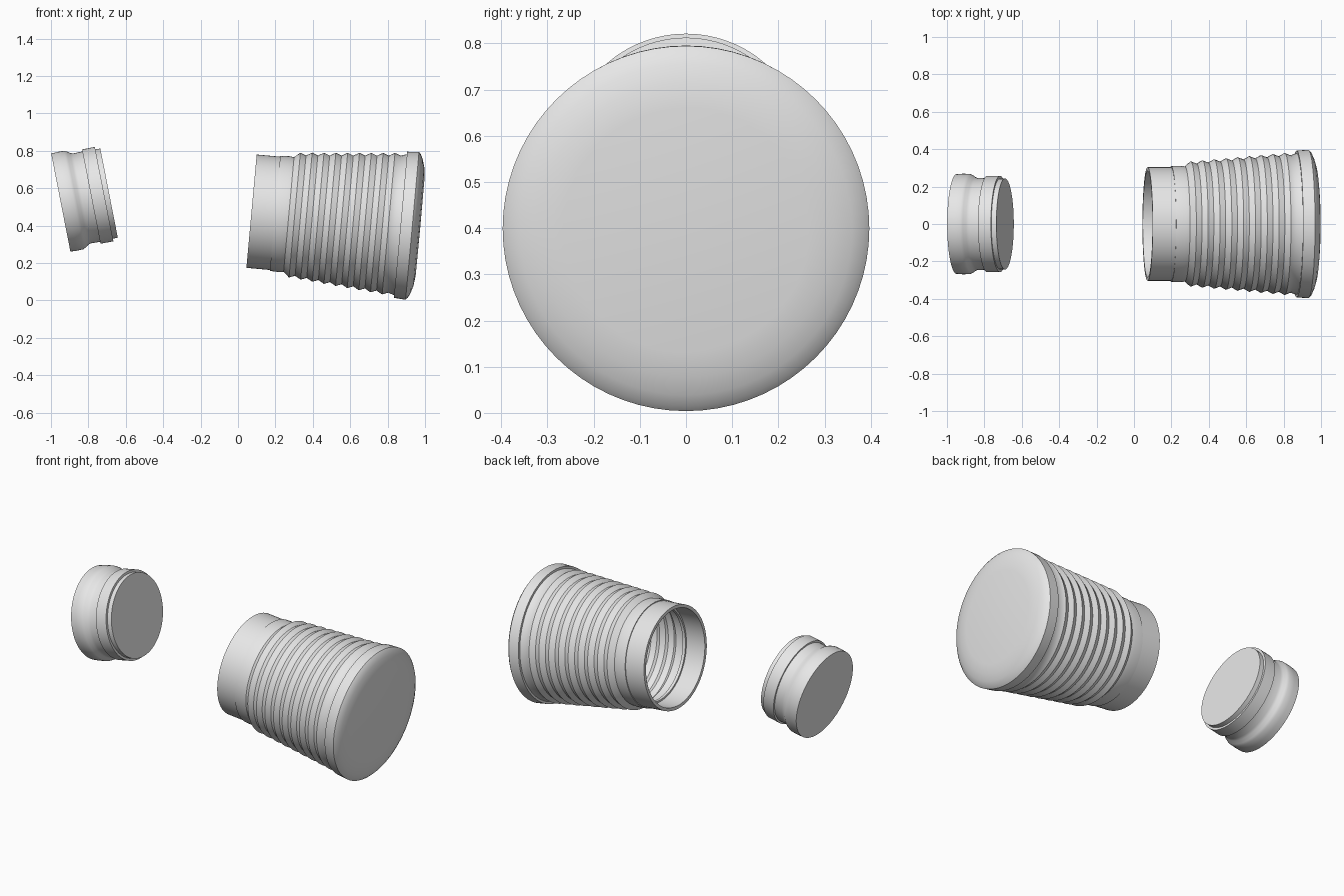
import bpy
import bmesh
import math
from mathutils import Matrix

cube = bpy.data.objects.get("Cube")
if cube:
    bpy.data.objects.remove(cube, do_unlink=True)

SEGMENTS = 72

grey = bpy.data.materials.new("light_grey")
grey.use_nodes = True
grey.diffuse_color = (0.8, 0.8, 0.8, 1)
grey.node_tree.nodes["Principled BSDF"].inputs["Base Color"].default_value = (0.8, 0.8, 0.8, 1)


def lathe(name, profile, origin, tilt):
    """Spin (radius, distance along axis) points, then lay the axis over by tilt degrees."""
    bm = bmesh.new()
    verts = [bm.verts.new((r, 0, s)) for r, s in profile]
    edges = [bm.edges.new(pair) for pair in zip(verts, verts[1:])]
    bmesh.ops.spin(bm, geom=verts + edges, cent=(0, 0, 0), axis=(0, 0, 1),
                   angle=math.tau, steps=SEGMENTS)
    bmesh.ops.remove_doubles(bm, verts=bm.verts, dist=0.0002)
    bmesh.ops.recalc_face_normals(bm, faces=bm.faces)
    bm.transform(Matrix.Translation(origin) @ Matrix.Rotation(math.radians(tilt), 4, "Y"))
    mesh = bpy.data.meshes.new(name)
    bm.to_mesh(mesh)
    bm.free()
    mesh.materials.append(grey)
    obj = bpy.data.objects.new(name, mesh)
    bpy.context.collection.objects.link(obj)
    bpy.ops.object.select_all(action="DESELECT")
    obj.select_set(True)
    bpy.context.view_layer.objects.active = obj
    bpy.ops.object.shade_smooth_by_angle(angle=math.radians(40))
    return obj


JAR = ((0.0725, 0, 0.4775), 95.2)
CAP = ((-0.9475, 0, 0.5235), 78.9)

# Open neck of the jar
lathe("jar_neck", [(0.285, 0), (0.304, 0), (0.304, 0.13), (0.285, 0.13), (0.285, 0)], *JAR)

# Ribbed, widening body with a ledge inside the neck
outer = [(0.309, 0.126), (0.311, 0.175), (0.308, 0.2)]
for i in range(1, 19):
    s = 0.2 + 0.0315 * i
    outer.append((0.3145 + 0.089 * s - (0 if i % 2 else 0.015), s))
outer.append((0.382, 0.81))
inner = [(r - 0.02, s) for r, s in reversed(outer[1:])]
ledge = [(0.29, 0.145), (0.275, 0.145), (0.275, 0.126)]
lathe("jar_body", outer + inner + ledge + outer[:1], *JAR)

# Rounded base with its rim and inner floor
lathe("jar_base", [(0, 0.885), (0.26, 0.885), (0.35, 0.86), (0.365, 0.8), (0.392, 0.8),
                   (0.397, 0.863), (0.385, 0.874), (0.36, 0.886), (0.32, 0.898),
                   (0.266, 0.905), (0, 0.906)], *JAR)

# Stopper: broad head with a waist, then the plug ring and tip
lathe("stopper_head", [(0, 0), (0.267, 0), (0.269, 0.035), (0.268, 0.07), (0.262, 0.084),
                       (0.25, 0.1), (0.245, 0.115), (0.246, 0.168), (0, 0.168)], *CAP)
lathe("stopper_ring", [(0, 0.166), (0.257, 0.166), (0.257, 0.236), (0, 0.236)], *CAP)
lathe("stopper_tip", [(0, 0.234), (0.243, 0.234), (0.243, 0.263), (0, 0.263)], *CAP)
